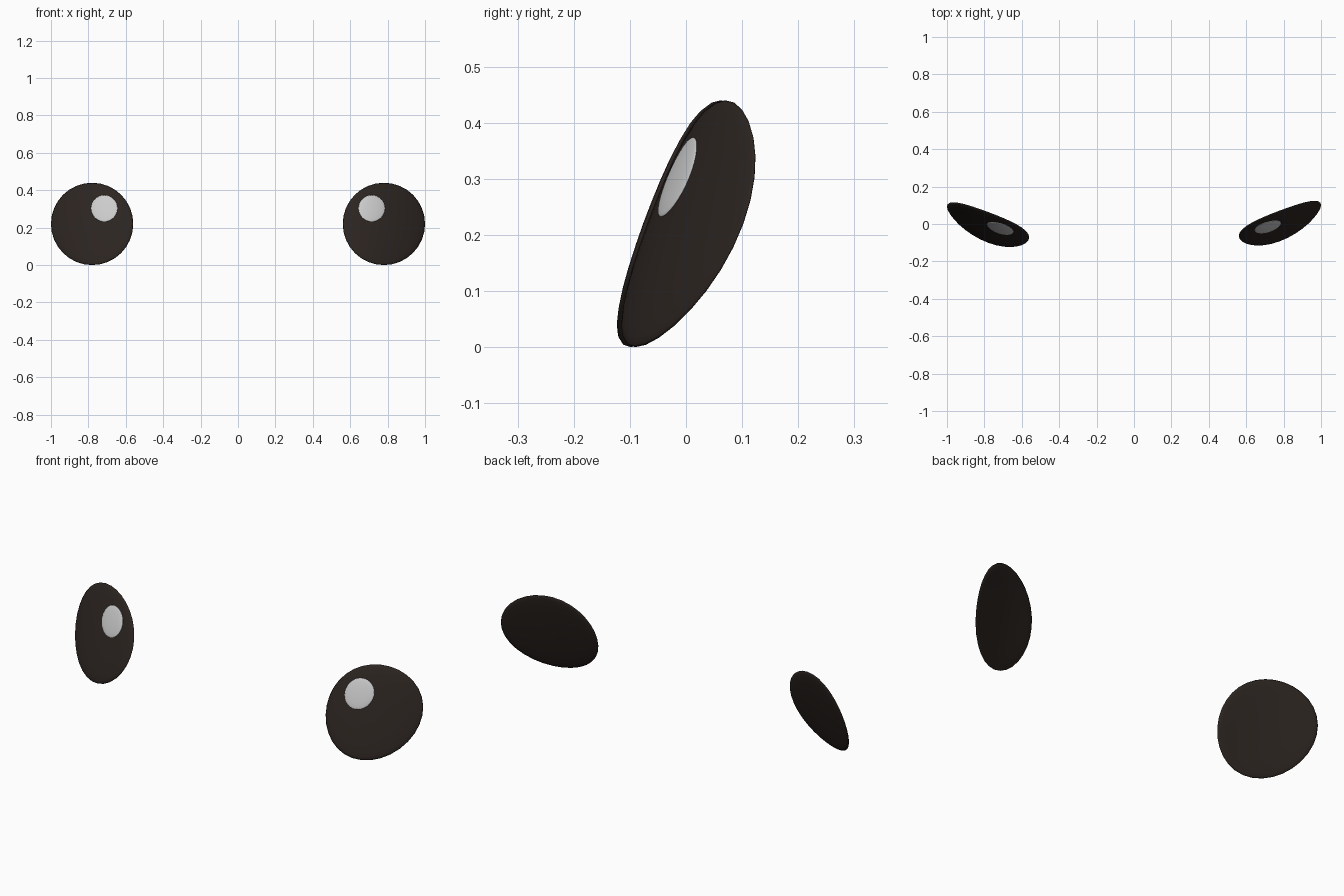
import bpy, bmesh, math

if "Cube" in bpy.data.objects:
    bpy.data.objects.remove(bpy.data.objects["Cube"])

R, T = 0.22, 0.018            # eye radius and half thickness
CX, CZ = 0.78, 0.22           # eye centre


def material(name, color):
    m = bpy.data.materials.new(name)
    m.diffuse_color = color
    m.use_nodes = True
    m.node_tree.nodes["Principled BSDF"].inputs["Base Color"].default_value = m.diffuse_color
    return m


def face_y(x, z):
    """Curved, tilted face surface that the eyes lie on (x outward)."""
    return 0.375 * x + 0.365 * z + 0.6 * x * x - 0.01


def front_y(x, z):
    """Front skin of the eye lens."""
    return face_y(x, z) - T * math.sqrt(max(0, 1 - (x * x + z * z) / R ** 2))


def lens(name, side, cx, cz, r, t, surface, shift, mat):
    """Flattened sphere bent onto a surface; side mirrors it in x."""
    bm = bmesh.new()
    bmesh.ops.create_uvsphere(bm, u_segments=32, v_segments=16, radius=1)
    for v in bm.verts:
        x, z, d = cx + r * v.co.x, cz + r * v.co.y, -t * v.co.z
        v.co = (side * (CX + x), surface(x, z) + d + shift, CZ + z)
    if side < 0:
        bmesh.ops.reverse_faces(bm, faces=bm.faces[:])
    for f in bm.faces:
        f.smooth = True
    me = bpy.data.meshes.new(name)
    bm.to_mesh(me)
    bm.free()
    me.materials.append(mat)
    ob = bpy.data.objects.new(name, me)
    bpy.context.collection.objects.link(ob)


dark = material("dark_brown", (0.025, 0.018, 0.015, 1))
white = material("white", (0.9, 0.9, 0.9, 1))

# Pair of eyes with highlights; the left one sits slightly further forward
for label, side, shift in (("right", 1, 0.0), ("left", -1, -0.008)):
    lens(label + "_eye", side, 0, 0, R, T, face_y, shift, dark)
    lens(label + "_eye_highlight", side, -0.065, 0.083, 0.071, 0.006,
         front_y, shift, white)
